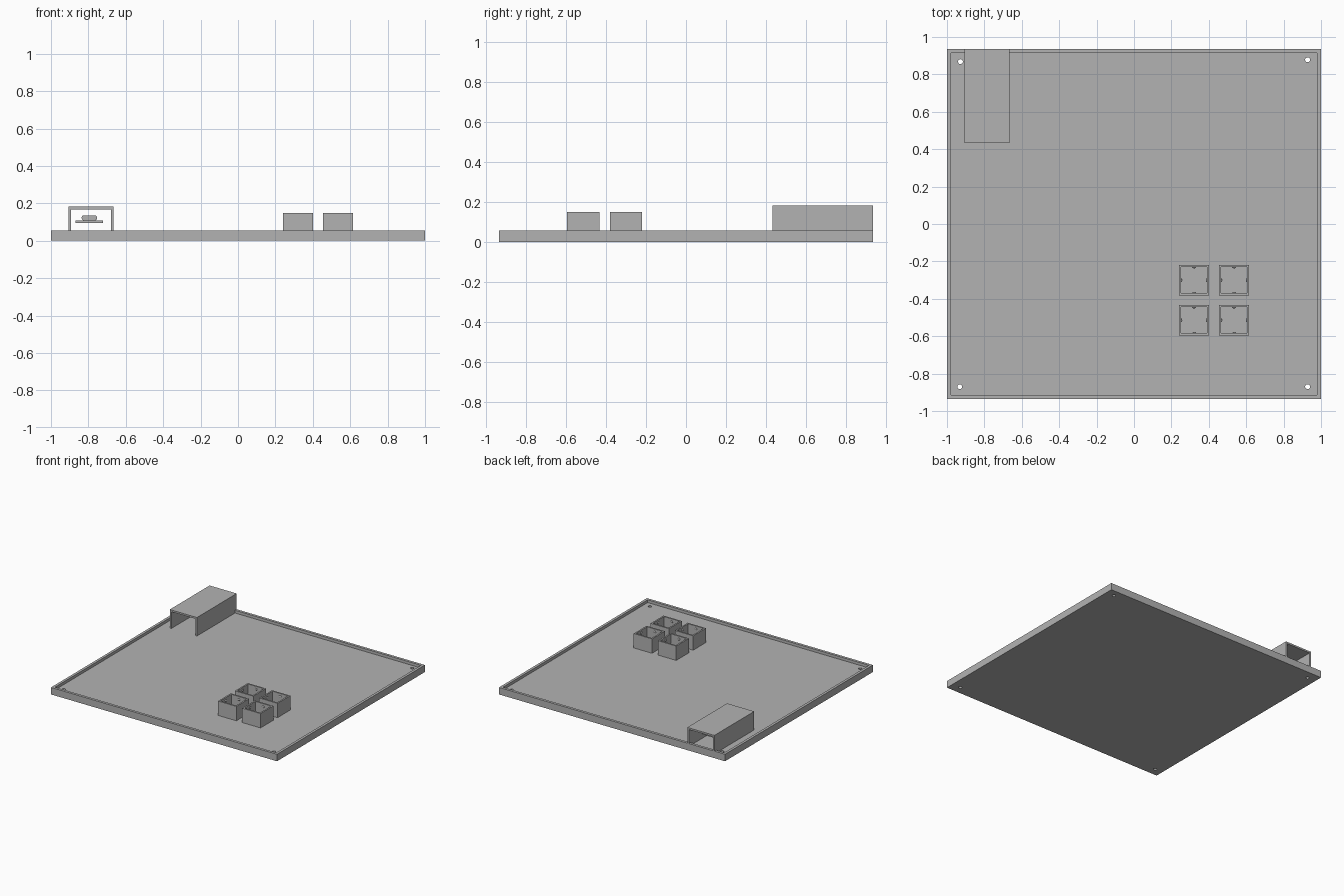
import bpy, bmesh
from mathutils import Matrix

if "Cube" in bpy.data.objects:
    bpy.data.objects.remove(bpy.data.objects["Cube"])

grey = bpy.data.materials.new("plain grey")
grey.use_nodes = True
colour = (0.45, 0.45, 0.45, 1)
grey.diffuse_color = colour
grey.node_tree.nodes["Principled BSDF"].inputs["Base Color"].default_value = colour

HX, HY, RIM, FLOOR, TOP = 1.0, 0.935, 0.021, 0.034, 0.056


def finish(name, bm):
    mesh = bpy.data.meshes.new(name)
    bm.to_mesh(mesh)
    bm.free()
    mesh.materials.append(grey)
    obj = bpy.data.objects.new(name, mesh)
    bpy.context.collection.objects.link(obj)
    return obj


def box(name, x, y, z, bevel=0):
    bm = bmesh.new()
    bmesh.ops.create_cube(bm, size=1)
    for v in bm.verts:
        v.co = [r[0] if c < 0 else r[1] for c, r in zip(v.co, (x, y, z))]
    if bevel:
        edges = [e for e in bm.edges
                 if abs(e.verts[0].co.y - e.verts[1].co.y) > 0.01]
        bmesh.ops.bevel(bm, geom=edges, offset=bevel, segments=4,
                        profile=0.5, affect='EDGES')
    return finish(name, bm)


def cylinder(name, x, y, z, radius, depth):
    bm = bmesh.new()
    bmesh.ops.create_cone(bm, cap_ends=True, segments=24, radius1=radius,
                          radius2=radius, depth=depth,
                          matrix=Matrix.Translation((x, y, z)))
    return finish(name, bm)


def cut(target, cutter):
    mod = target.modifiers.new("cut", 'BOOLEAN')
    mod.operation, mod.solver, mod.object = 'DIFFERENCE', 'EXACT', cutter
    cutter.hide_render = True
    cutter.hide_set(True)
    bpy.context.view_layer.objects.active = target
    bpy.ops.object.modifier_apply(modifier=mod.name)
    bpy.data.objects.remove(cutter)


# Shallow tray with a raised rim and four screw holes
tray = box("tray", (-HX, HX), (-HY, HY), (0, TOP))
cut(tray, box("tray_recess", (-HX + RIM, HX - RIM), (-HY + RIM, HY - RIM), (FLOOR, 0.2)))
for hx, hy in ((-0.928, 0.868), (0.928, 0.878), (-0.932, -0.87), (0.928, -0.87)):
    cut(tray, cylinder("screw_hole", hx, hy, 0, 0.013, 0.3))

# Open-ended cover standing at the back corner
x0, x1, y0, wall, roof = -0.906, -0.666, 0.432, 0.014, 0.182
cover = box("cover", (x0, x1), (y0, HY), (FLOOR, roof))
cut(cover, box("cover_channel", (x0 + wall, x1 - wall), (y0 - 0.1, HY + 0.1),
               (0, roof - wall)))

# Small circuit board and rounded connector under the cover
box("circuit_board", (-0.87, -0.722), (0.6, 0.82), (0.096, 0.108))
connector = box("connector", (-0.836, -0.754), (0.74, 0.83), (0.108, 0.136), 0.013)
cut(connector, box("connector_mouth", (-0.828, -0.762), (0.79, 0.9),
                   (0.114, 0.130), 0.0075))


# Square sockets with a clip nub halfway along each wall
def socket(cx, cy, half=0.081, thick=0.012, height=0.149):
    body = box("socket", (cx - half, cx + half), (cy - half, cy + half), (FLOOR, height))
    inner = half - thick
    cut(body, box("socket_hollow", (cx - inner, cx + inner),
                  (cy - inner, cy + inner), (0, 0.3)))
    for dx, dy in ((1, 0), (-1, 0), (0, 1), (0, -1)):
        bm = bmesh.new()
        bmesh.ops.create_uvsphere(bm, u_segments=12, v_segments=8, radius=0.009)
        bmesh.ops.scale(bm, verts=bm.verts,
                        vec=(0.7 if dx else 1.1, 0.7 if dy else 1.1, 1))
        bmesh.ops.translate(bm, verts=bm.verts,
                            vec=(cx + dx * inner, cy + dy * inner, 0.125))
        finish("socket_nub", bm)


for sx in (0.321, 0.535):
    for sy in (-0.3, -0.514):
        socket(sx, sy)
